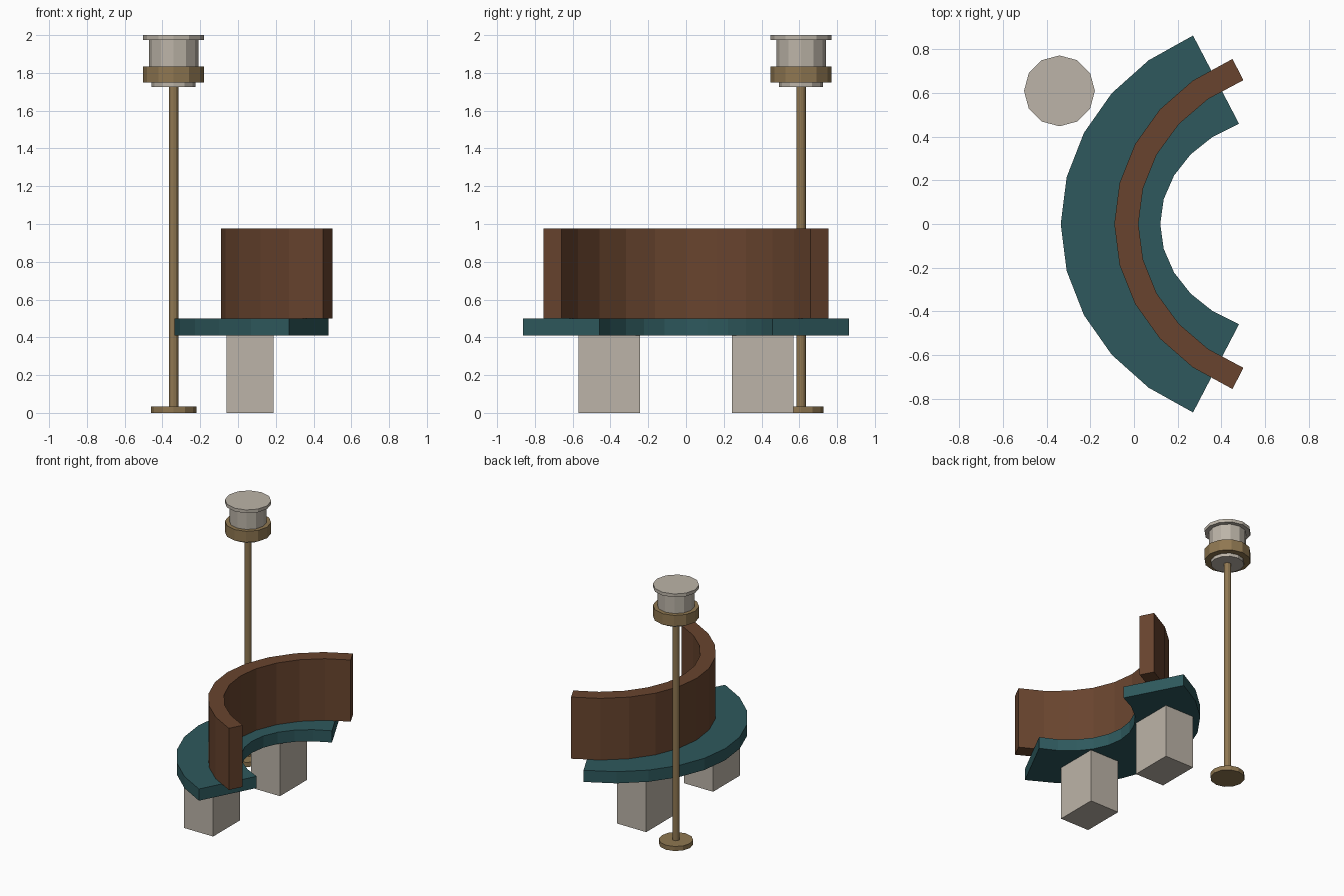
import bpy, bmesh, math

if "Cube" in bpy.data.objects:
    bpy.data.objects.remove(bpy.data.objects["Cube"])


def material(name, rgb):
    m = bpy.data.materials.new(name)
    lin = [((c / 255 + 0.055) / 1.055) ** 2.4 for c in rgb]
    m.diffuse_color = (*lin, 1)
    m.use_nodes = True
    m.node_tree.nodes["Principled BSDF"].inputs["Base Color"].default_value = m.diffuse_color
    return m


TEAL = material("teal upholstery", (46, 89, 93))
BROWN = material("brown leather", (104, 68, 46))
STONE = material("pale stone", (188, 180, 168))
BRASS = material("brass", (143, 119, 81))


def finish(bm, name, mat):
    bmesh.ops.recalc_face_normals(bm, faces=bm.faces)
    me = bpy.data.meshes.new(name)
    bm.to_mesh(me)
    bm.free()
    me.materials.append(mat)
    ob = bpy.data.objects.new(name, me)
    bpy.context.collection.objects.link(ob)
    return ob


def curved_slab(name, outer, inner, z0, z1, mat, steps=5, sweep=65):
    """Band between two elliptical arcs, each (apex x, x radius, y radius)."""
    bm = bmesh.new()
    rings = []
    for i in range(-steps, steps + 1):
        t = math.radians(sweep * i / steps)
        ring = []
        for (apex, a, b), z in ((outer, z0), (outer, z1), (inner, z1), (inner, z0)):
            ring.append(bm.verts.new((apex + a * (1 - math.cos(t)), b * math.sin(t), z)))
        rings.append(ring)
    for p, q in zip(rings, rings[1:]):
        for k in range(4):
            n = (k + 1) % 4
            bm.faces.new((p[k], p[n], q[n], q[k]))
    bm.faces.new(rings[0])
    bm.faces.new(rings[-1])
    return finish(bm, name, mat)


def box(name, x, y, z, mat):
    bm = bmesh.new()
    bmesh.ops.create_cube(bm, size=1)
    for v in bm.verts:
        v.co = [(r[0] + r[1]) / 2 + c * (r[1] - r[0]) for c, r in zip(v.co, (x, y, z))]
    return finish(bm, name, mat)


def disc(name, r, z0, z1, mat, sides=12, at=(-0.341, 0.609)):
    bm = bmesh.new()
    low, high = [[bm.verts.new((at[0] + r * math.cos(2 * math.pi * i / sides),
                                at[1] + r * math.sin(2 * math.pi * i / sides), z))
                  for i in range(sides)] for z in (z0, z1)]
    bm.faces.new(low)
    bm.faces.new(high)
    for i in range(sides):
        j = (i + 1) % sides
        bm.faces.new((low[i], low[j], high[j], high[i]))
    return finish(bm, name, mat)


# Curved bench
curved_slab("seat", (-0.335, 1.048, 0.951), (0.12, 0.624, 0.506), 0.41, 0.50, TEAL)
curved_slab("backrest", (-0.09, 0.936, 0.833), (0.02, 0.832, 0.726), 0.50, 0.975, BROWN)
for side, label in ((-1, "front"), (1, "back")):
    box(label + "_leg", (-0.06, 0.187), sorted((side * 0.244, side * 0.57)), (0, 0.41), STONE)

# Floor lamp
disc("lamp_base", 0.12, 0, 0.035, BRASS)
disc("lamp_pole", 0.025, 0.035, 1.725, BRASS)
disc("lamp_bottom_plate", 0.116, 1.725, 1.75, STONE)
disc("lamp_collar", 0.162, 1.75, 1.835, BRASS)
disc("lamp_shade", 0.131, 1.835, 1.975, STONE)
disc("lamp_cap", 0.162, 1.975, 2.0, STONE)
